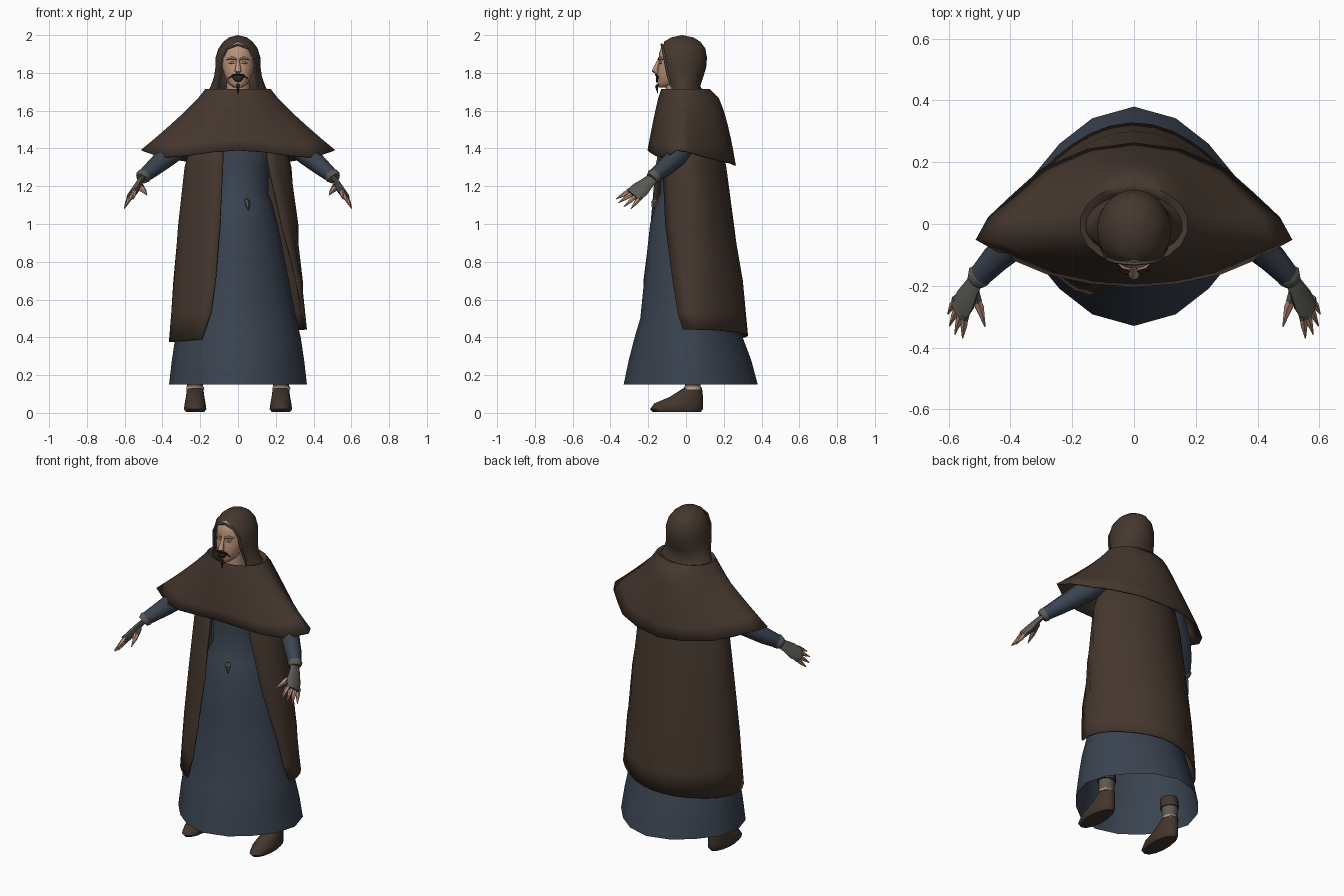
import bpy, bmesh
from math import sin, cos, pi, radians
from mathutils import Vector

cube = bpy.data.objects.get("Cube")
if cube:
    bpy.data.objects.remove(cube, do_unlink=True)


def material(name, rgb):
    m = bpy.data.materials.new(name)
    m.use_nodes = True
    m.diffuse_color = (*rgb, 1)
    m.node_tree.nodes["Principled BSDF"].inputs["Base Color"].default_value = (*rgb, 1)
    return m


BROWN = material("brown cloth", (.059, .038, .027))
BLUE = material("blue cloth", (.042, .056, .08))
SKIN = material("skin", (.5, .29, .195))
GREY = material("grey wool", (.105, .102, .088))
LEATHER = material("brown leather", (.055, .037, .027))
DARK = material("dark hair", (.022, .017, .014))


def loft(name, rows, mat, closed=True, caps=False, thick=0, angle=50):
    """Skin a list of equal length point rows."""
    bm = bmesh.new()
    vs = [[bm.verts.new(p) for p in row] for row in rows]
    n = len(rows[0])
    for a, b in zip(vs, vs[1:]):
        for i in range(n if closed else n - 1):
            j = (i + 1) % n
            bm.faces.new((a[i], a[j], b[j], b[i]))
    if caps:
        bm.faces.new(vs[0])
        bm.faces.new(vs[-1])
    bmesh.ops.remove_doubles(bm, verts=bm.verts, dist=.0003)
    bmesh.ops.recalc_face_normals(bm, faces=bm.faces)
    me = bpy.data.meshes.new(name)
    bm.to_mesh(me)
    bm.free()
    me.materials.append(mat)
    ob = bpy.data.objects.new(name, me)
    bpy.context.collection.objects.link(ob)
    if thick:
        s = ob.modifiers.new("thickness", "SOLIDIFY")
        s.thickness = thick
        s.offset = 0
    bpy.ops.object.select_all(action="DESELECT")
    ob.select_set(True)
    bpy.context.view_layer.objects.active = ob
    bpy.ops.object.shade_smooth_by_angle(angle=radians(angle))


def oval(a, z, rx, cy, ry, pinch=0):
    """Point on a horizontal oval, drawn in on the diagonals by pinch."""
    k = 1 - pinch * sin(2 * a) ** 2
    return Vector((k * rx * sin(a), cy - k * ry * cos(a), z))


def ring(z, rx, front, back, n=16, cx=0, pinch=0):
    """Horizontal oval from y = front to y = back."""
    return [oval(2 * pi * i / n, z, rx, (front + back) / 2, (back - front) / 2, pinch)
            + Vector((cx, 0, 0)) for i in range(n)]


def arc(z, rx, cy, ry, right, left, pinch=0, tilt=0, n=22):
    """Oval arc round the back; right and left are the front gap angles."""
    out = []
    for i in range(n + 1):
        a = radians(left + (360 - right - left) * i / n)
        out.append(oval(a, z + tilt * sin(a), rx, cy, ry, pinch))
    return out


def tube(name, path, radii, mat, side=(0, .3, 1), flat=1, n=8):
    """Round or flattened tube along a path, oriented by a side vector."""
    pts = [Vector(p) for p in path]
    rows = []
    for i, p in enumerate(pts):
        d = (pts[min(i + 1, len(pts) - 1)] - pts[max(i - 1, 0)]).normalized()
        s = Vector(side)
        s = (s - d * s.dot(d)).normalized()
        t = d.cross(s)
        rows.append([p + radii[i] * (s * cos(2 * pi * k / n) + t * flat * sin(2 * pi * k / n))
                     for k in range(n)])
    loft(name, rows, mat, caps=True)


# Dress: flared skirt, waist and bodice
dress = [(.15, .365, -.33, .38), (.28, .35, -.303, .345), (.4, .332, -.272, .3),
         (.5, .308, -.242, .268), (.8, .25, -.212, .235), (1.0, .21, -.19, .2),
         (1.12, .178, -.158, .16), (1.16, .16, -.138, .15), (1.3, .165, -.13, .15),
         (1.45, .19, -.12, .15), (1.58, .17, -.1, .1), (1.66, .08, -.07, .06)]
loft("dress", [ring(*r, pinch=.065) for r in dress], BLUE)
tube("belt_pendant", [(.045, -.155, 1.125), (.05, -.17, 1.112), (.056, -.178, 1.075)],
     [.012, .017, .002], GREY, side=(1, 0, 0), n=5)

# Long cloak, open down the front
cloak = [(1.6, .2, .02, .14, 22, 40), (1.3, .28, .02, .19, 17, 38),
         (1.0, .315, .025, .225, 18, 51), (.7, .34, .025, .272, 21, 69),
         (.53, .352, .025, .288, 25, 76)]
rows = [arc(*r, pinch=.065) for r in cloak]
rows.append(arc(.408, .362, .025, .3, 34, 82, .065, .033))
loft("long_cloak", rows, BROWN, closed=False, thick=.008)

# Shoulder cape: blend from an oval collar to a pointed hem
half = [(0, -.2, 1.39), (.14, -.19, 1.38), (.28, -.16, 1.36), (.4, -.11, 1.352),
        (.51, -.05, 1.39), (.47, .02, 1.38), (.39, .095, 1.355), (.3, .175, 1.335),
        (.15, .24, 1.32), (0, .26, 1.31)]
hem = half + [(-x, y, z) for x, y, z in half[-2:0:-1]]
collar = ring(1.71, .175, -.13, .125, len(hem))
rows = [ring(1.66, .12, -.09, .08, len(hem)), ring(1.7, .15, -.115, .105, len(hem))]
for t in (0, .12, .28, .46, .64, .82, 1):
    row = []
    for c, h in zip(collar, hem):
        ty = t ** .5 if h[1] > .1 else t ** .85
        tx = t ** 1.15
        row.append((c.x + (h[0] - c.x) * tx, c.y + (h[1] - c.y) * ty, c.z + (h[2] - c.z) * t))
    rows.append(row)
loft("shoulder_cape", rows, BROWN, thick=.008, angle=75)

# Hood with a face opening and its trim
hood = [(1.69, .165, 0, .1, 42), (1.73, .145, -.015, .09, 46), (1.78, .127, -.02, .112, 49),
        (1.83, .12, -.02, .127, 48), (1.88, .119, -.02, .131, 45), (1.93, .104, -.02, .122, 33),
        (1.965, .078, -.02, .096, 0), (1.988, .048, -.02, .058, 0), (2.0, 0, -.02, 0, 0)]
rows = [arc(z, rx, cy, ry, g, g) for z, rx, cy, ry, g in hood]
loft("hood", rows, BROWN, closed=False, angle=70)
trim = [r[0] for r in rows[1:6]] + [Vector((0, -.128, 1.95))] + [r[-1] for r in rows[5:0:-1]]
tube("hood_trim", trim, [.007] * len(trim), GREY, side=(0, 1, .1), n=6)

# Head, neck and face
face = [(1.722, .022, -.145, -.1), (1.745, .052, -.15, -.04), (1.79, .073, -.152, 0),
        (1.83, .083, -.15, .02), (1.86, .085, -.143, .03), (1.9, .084, -.144, .03),
        (1.94, .068, -.13, .02), (1.965, .04, -.1, .01)]
loft("head", [ring(*r) for r in face], SKIN, caps=True, angle=70)
tube("neck", [(0, -.04, 1.62), (0, -.05, 1.77)], [.07, .058], SKIN, side=(1, 0, 0), n=12)
tube("nose", [(0, -.14, 1.872), (0, -.158, 1.83), (0, -.164, 1.812), (0, -.148, 1.798)],
     [.008, .013, .018, .01], SKIN, side=(1, 0, 0))
loft("open_mouth", [[(-.036, -.147, 1.783), (0, -.157, 1.78), (.036, -.147, 1.783)],
                    [(-.018, -.152, 1.757), (0, -.157, 1.75), (.018, -.152, 1.757)]],
     DARK, closed=False, thick=.006)
tube("goatee", [(0, -.147, 1.738), (0, -.156, 1.728), (0, -.15, 1.69)],
     [.009, .009, .001], DARK, side=(1, 0, 0), n=6)

for s, side in ((1, "left_"), (-1, "right_")):
    def m(*pts):
        return [(s * x, y, z) for x, y, z in pts]

    # Facial details
    tube(side + "moustache", m((0, -.158, 1.791), (.025, -.157, 1.788), (.052, -.148, 1.77)),
         [.006, .006, .002], DARK, n=6)
    tube(side + "brow", m((.012, -.146, 1.872), (.035, -.138, 1.88), (.06, -.116, 1.872)),
         [.006, .008, .005], SKIN, n=6)
    tube(side + "eyelid", m((.018, -.14, 1.853), (.034, -.136, 1.856), (.05, -.122, 1.853)),
         [.004, .009, .004], SKIN, n=6)

    # Sleeve and ragged cuff
    tube(side + "sleeve", m((.13, .02, 1.54), (.27, .005, 1.45), (.38, -.05, 1.355),
                            (.45, -.115, 1.295), (.505, -.175, 1.25)),
         [.075, .068, .056, .046, .036], BLUE, n=10)
    tube(side + "cuff", m((.493, -.158, 1.262), (.5, -.168, 1.254), (.51, -.182, 1.24)),
         [.035, .042, .033], GREY, n=9)

    # Fingerless glove and bare fingers
    spread = (s * -.04, -.08, .06)
    tube(side + "glove", m((.5, -.17, 1.25), (.522, -.2, 1.222), (.545, -.245, 1.18),
                           (.567, -.283, 1.15)),
         [.03, .036, .05, .046], GREY, side=spread, flat=.42, n=10)
    tips = [(.555, -.37, 1.132), (.58, -.358, 1.112), (.597, -.33, 1.09), (.603, -.292, 1.08)]
    for i, tip in enumerate(tips):
        k = (1.5 - i) * .022
        base = Vector((.56, -.268, 1.16)) + Vector((-.4, -.8, .55)) * k
        mid = base.lerp(Vector(tip), .45)
        tube(side + "finger_%d" % (i + 1), m(base, mid, tip), [.013, .012, .002], SKIN, n=6)
        tube(side + "finger_sleeve_%d" % (i + 1), m(base, base.lerp(mid, .4)),
             [.016, .014], GREY, n=6)
    tube(side + "thumb", m((.525, -.215, 1.2), (.5, -.27, 1.178), (.482, -.333, 1.152)),
         [.018, .015, .002], SKIN, n=6)
    tube(side + "thumb_sleeve", m((.525, -.21, 1.205), (.508, -.252, 1.185)),
         [.023, .017], GREY, n=6)

    # Wrapped ankles, trouser ends and boots
    tube(side + "ankle_wrap", m((.228, .035, .1), (.227, .035, .16), (.226, .035, .215)),
         [.042, .043, .047], GREY, side=(1, 0, 0), n=10)
    tube(side + "trouser_end", m((.226, .035, .2), (.222, .035, .26)), [.053, .05], LEATHER,
         side=(1, 0, 0), n=10)
    tube(side + "sock_roll", m((.228, .035, .125), (.228, .035, .14)), [.05, .046], SKIN,
         side=(1, 0, 0), n=9)
    boot = [(.005, .05, -.175, .078), (.02, .061, -.19, .09), (.05, .057, -.168, .09),
            (.085, .05, -.085, .09), (.132, .044, -.012, .085)]
    loft(side + "boot", [ring(*r, 14, s * .227) for r in boot], LEATHER, caps=True)
